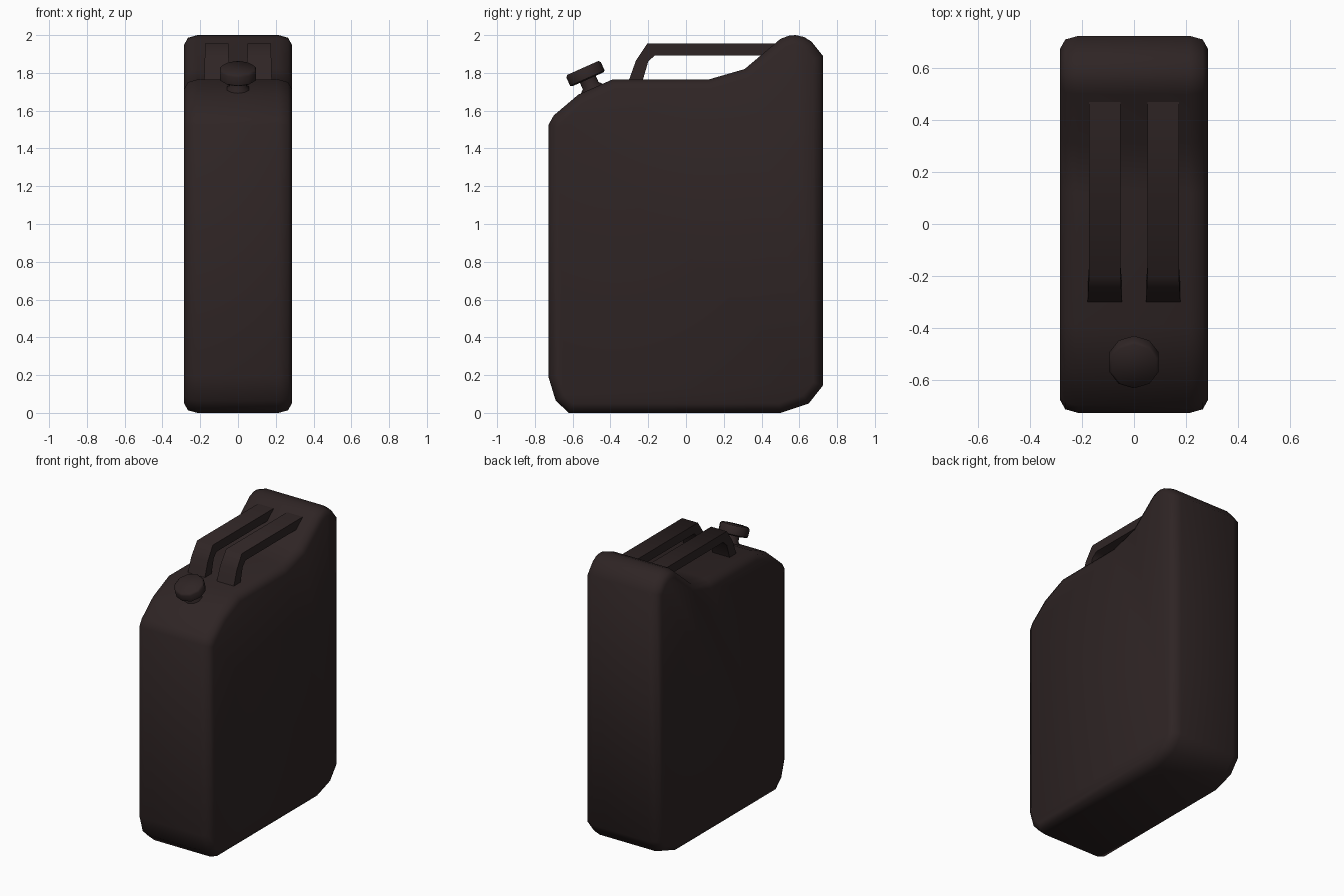
import bpy, bmesh, math
from mathutils import Vector, Matrix

if "Cube" in bpy.data.objects:
    bpy.data.objects.remove(bpy.data.objects["Cube"])

mat = bpy.data.materials.new("dark_brown")
mat.diffuse_color = (0.028, 0.018, 0.018, 1)
mat.use_nodes = True
mat.node_tree.nodes["Principled BSDF"].inputs["Base Color"].default_value = mat.diffuse_color


def finish(name, bm, angle):
    bmesh.ops.recalc_face_normals(bm, faces=bm.faces)
    me = bpy.data.meshes.new(name)
    bm.to_mesh(me)
    bm.free()
    ob = bpy.data.objects.new(name, me)
    bpy.context.collection.objects.link(ob)
    me.materials.append(mat)
    bpy.ops.object.select_all(action='DESELECT')
    ob.select_set(True)
    bpy.context.view_layer.objects.active = ob
    bpy.ops.object.shade_smooth_by_angle(angle=math.radians(angle))
    return ob


def loft(rings):
    """Skin a list of closed rings and cap both ends."""
    bm = bmesh.new()
    vs = [[bm.verts.new(p) for p in r] for r in rings]
    n = len(vs[0])
    for a, b in zip(vs, vs[1:]):
        for i in range(n):
            j = (i + 1) % n
            bm.faces.new((a[i], a[j], b[j], b[i]))
    bm.faces.new(vs[0])
    bm.faces.new(vs[-1])
    return bm


def inset(profile, d):
    """Mitred inward offset of a counter-clockwise outline."""
    out = []
    n = len(profile)
    for i in range(n):
        p0, p, p1 = (Vector(profile[k % n]) for k in (i - 1, i, i + 1))
        a, b = (p - p0).normalized(), (p1 - p).normalized()
        na, nb = Vector((-a.y, a.x)), Vector((-b.y, b.x))
        out.append(p + (na + nb) * d / (1 + na.dot(nb)))
    return out


# Can body: side outline (y, z) with rounded rims
outline = [(-0.62, 0), (0.50, 0), (0.65, 0.05), (0.725, 0.145), (0.725, 1.89),
           (0.665, 1.965), (0.625, 1.99), (0.58, 2.0), (0.545, 1.997),
           (0.50, 1.98), (0.31, 1.82), (0.12, 1.765), (-0.39, 1.765),
           (-0.57, 1.685), (-0.70, 1.575), (-0.728, 1.525), (-0.728, 0.19),
           (-0.69, 0.065)]
rims = [(0.215, 0), (0.265, 0.014), (0.285, 0.05)]
sections = [(-x, d) for x, d in reversed(rims)] + rims
finish("can_body", loft([[(x, p[0], p[1]) for p in inset(outline, d)]
                         for x, d in sections]), 50)

# Two carrying handles: outer point, inner point, half width
stations = [((-0.31, 1.74), (-0.235, 1.74), 0.067),
            ((-0.265, 1.865), (-0.20, 1.86), 0.064),
            ((-0.205, 1.955), (-0.165, 1.893), 0.061),
            ((0.52, 1.955), (0.52, 1.893), 0.061)]
for side, sx in (("left", -1), ("right", 1)):
    cx = 0.1125 * sx
    finish(side + "_handle",
           loft([[(cx - w, *o), (cx + w, *o), (cx + w, *i), (cx - w, *i)]
                 for o, i, w in stations]), 60)


# Tilted spout neck and screw cap
tilt = (Matrix.Translation((0, -0.533, 1.796))
        @ Matrix.Rotation(math.radians(24), 4, 'X'))


def turned(name, steps, sides=10):
    rings = [[tilt @ Vector((r * math.sin(2 * math.pi * k / sides),
                             r * math.cos(2 * math.pi * k / sides), h))
              for k in range(sides)] for r, h in steps]
    finish(name, loft(rings), 50)


turned("spout_neck", [(0.066, -0.14), (0.062, -0.085), (0.046, -0.07), (0.046, -0.02)])
turned("screw_cap", [(0.09, -0.033), (0.1, -0.026), (0.1, 0.022), (0.09, 0.033)])
